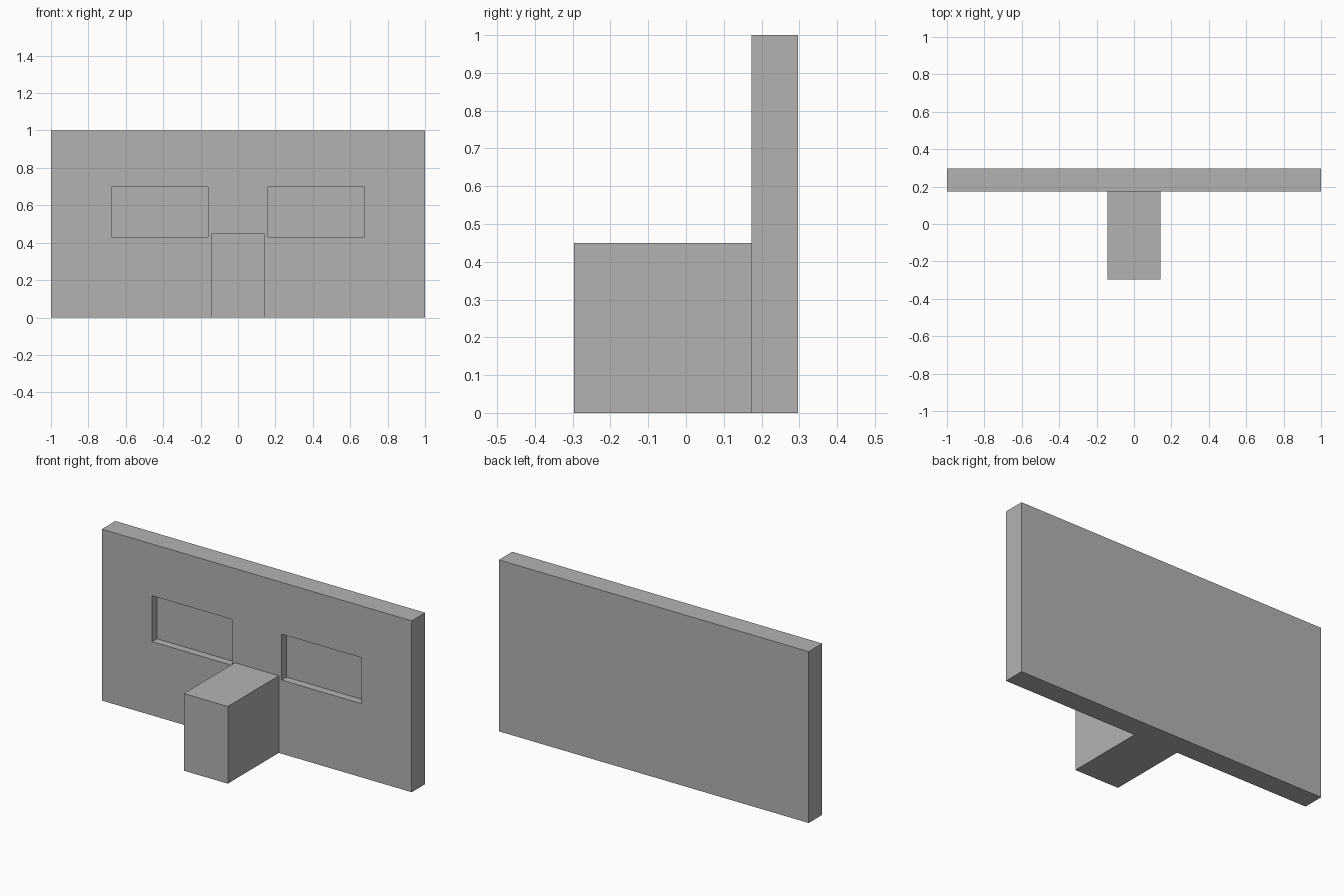
import bpy

cube = bpy.data.objects.get("Cube")
if cube:
    bpy.data.objects.remove(cube, do_unlink=True)

# Single plain material
grey = bpy.data.materials.new("plain grey")
grey.use_nodes = True
colour = (0.45, 0.45, 0.45, 1)
grey.diffuse_color = colour
grey.node_tree.nodes["Principled BSDF"].inputs["Base Color"].default_value = colour


def box(name, low, high):
    """Axis-aligned box between two corners."""
    bpy.ops.mesh.primitive_cube_add(size=1)
    ob = bpy.context.object
    ob.name = name
    ob.data.name = name
    for v in ob.data.vertices:
        v.co = [lo if c < 0 else hi for c, lo, hi in zip(v.co, low, high)]
    ob.data.materials.append(grey)
    return ob


front, back = 0.173, 0.297
recess = 0.045

# Upright panel
wall = box("wall_panel", (-1, front, 0), (1, back, 1))

# Shallow rectangular recesses, mirrored left and right
for side, x0, x1 in (("left", 0.161, 0.676), ("right", -0.676, -0.161)):
    cutter = box(side + "_recess_cutter", (x0, front - 0.1, 0.43), (x1, front + recess, 0.698))
    cutter.hide_render = True
    mod = wall.modifiers.new(side + "_recess", "BOOLEAN")
    mod.operation = "DIFFERENCE"
    mod.solver = "EXACT"
    mod.object = cutter
    bpy.context.view_layer.objects.active = wall
    bpy.ops.object.modifier_apply(modifier=mod.name)
    bpy.data.objects.remove(cutter, do_unlink=True)

# Block projecting from the middle of the panel
box("front_block", (-0.142, -back, 0), (0.142, front, 0.45))
